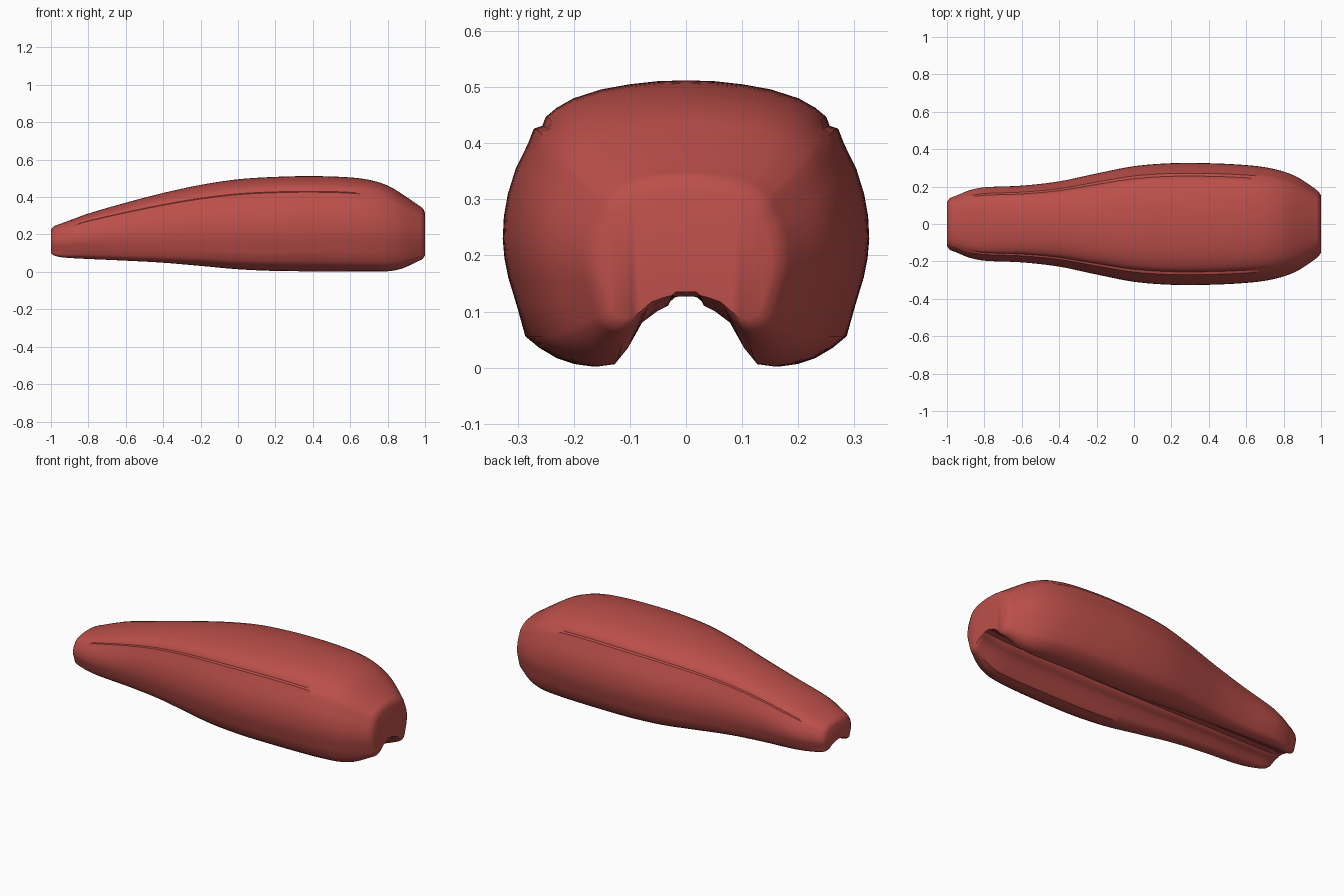
import bpy, bmesh, math

if "Cube" in bpy.data.objects:
    bpy.data.objects.remove(bpy.data.objects["Cube"])

paint = bpy.data.materials.new("red paint")
paint.diffuse_color = (0.50, 0.078, 0.068, 1)
paint.use_nodes = True
paint.node_tree.nodes["Principled BSDF"].inputs["Base Color"].default_value = paint.diffuse_color

# Stations along the length: x, top z, lobe bottom z, half width
STATIONS = [
    (-1.0, 0.225, 0.100, 0.118), (-0.985, 0.243, 0.088, 0.138), (-0.95, 0.257, 0.079, 0.152),
    (-0.88, 0.283, 0.073, 0.180), (-0.8, 0.312, 0.069, 0.196), (-0.6, 0.370, 0.060, 0.205),
    (-0.4, 0.422, 0.049, 0.228), (-0.2, 0.465, 0.032, 0.270), (0.0, 0.495, 0.014, 0.309),
    (0.2, 0.508, 0.005, 0.325), (0.4, 0.512, 0.003, 0.325), (0.6, 0.505, 0.002, 0.315),
    (0.72, 0.488, 0.002, 0.300), (0.81, 0.457, 0.004, 0.277), (0.88, 0.414, 0.019, 0.247),
    (0.97, 0.353, 0.060, 0.187), (0.988, 0.340, 0.070, 0.172), (1.0, 0.315, 0.088, 0.152),
]
# Half cross-section at the widest station: y, z, width exponent
SECTION = [
    (0, .512, 1), (.05, .5105, 1), (.1, .505, 1), (.15, .496, 1), (.2, .48, 1), (.23, .463, 1),
    (.249, .447, 1), (.255, .431, 1), (.270, .426, 1), (.281, .398, 1), (.302, .355, 1),
    (.316, .31, 1), (.323, .27, 1), (.325, .23, 1), (.322, .195, 1), (.315, .16, 1),
    (.3, .11, 1), (.285, .055, 1), (.26, .034, .9), (.23, .016, .8), (.2, .006, .7),
    (.17, .002, .6), (.135, .006, .45), (.11, .034, .4), (.083, .08, .4), (.055, .1, .4),
    (.034, .11, .4), (.025, .126, .4), (0, .127, .4),
]
GROOVE = 7   # section point pulled inwards to make the side line
ROOF = 0.127


def catmull(a, b, c, d, t):
    # Smooth interpolation with non-uniform x spacing
    out = [b[0] + (c[0] - b[0]) * t]
    h = c[0] - b[0]
    for k in range(1, 4):
        m0 = (c[k] - a[k]) / (c[0] - a[0]) * h
        m1 = (d[k] - b[k]) / (d[0] - b[0]) * h
        t2, t3 = t * t, t * t * t
        out.append((2*t3 - 3*t2 + 1) * b[k] + (t3 - 2*t2 + t) * m0
                   + (3*t2 - 2*t3) * c[k] + (t3 - t2) * m1)
    return out


def ring(x, top, low, half):
    s = half / 0.325
    # The side line fades out towards both ends
    fade = max(0, min(1, (x + 0.95) / 0.1, (0.8 - x) / 0.2))
    roof = ROOF + 0.008 * max(0, (x - 0.8) / 0.2)
    pts = []
    for i, (y, z, e) in enumerate(SECTION):
        if i == GROOVE:
            y += 0.007 * (1 - fade)
            z += 0.004 * (1 - fade)
        if z >= ROOF:
            z = roof + (z - ROOF) / (0.512 - ROOF) * (top - roof)
        else:
            z = low + (z - 0.002) / (ROOF - 0.002) * (roof - low)
        pts.append((x, y * s ** e, z))
    return pts + [(px, -py, pz) for px, py, pz in pts[-2:0:-1]]


# Body shell lofted through the stations
rows = []
n = len(STATIONS)
for i in range(n - 1):
    a, b, c, d = (STATIONS[max(0, min(n - 1, i + k))] for k in (-1, 0, 1, 2))
    steps = 5 if c[0] - b[0] > 0.06 else 2
    rows += [catmull(a, b, c, d, j / steps) for j in range(steps)]
rows.append(STATIONS[-1])

bm = bmesh.new()
loops = [[bm.verts.new(p) for p in ring(*r)] for r in rows]
count = len(loops[0])
for p, q in zip(loops, loops[1:]):
    for i in range(count):
        j = (i + 1) % count
        bm.faces.new((p[i], p[j], q[j], q[i]))
# End caps
caps = [bm.faces.new(loops[0]), bm.faces.new(loops[-1])]
bmesh.ops.triangulate(bm, faces=caps)
bmesh.ops.recalc_face_normals(bm, faces=bm.faces[:])

mesh = bpy.data.meshes.new("tank_body")
bm.to_mesh(mesh)
bm.free()
mesh.materials.append(paint)
body = bpy.data.objects.new("tank_body", mesh)
bpy.context.collection.objects.link(body)
bpy.context.view_layer.objects.active = body
body.select_set(True)
bpy.ops.object.shade_smooth_by_angle(angle=math.radians(40))
